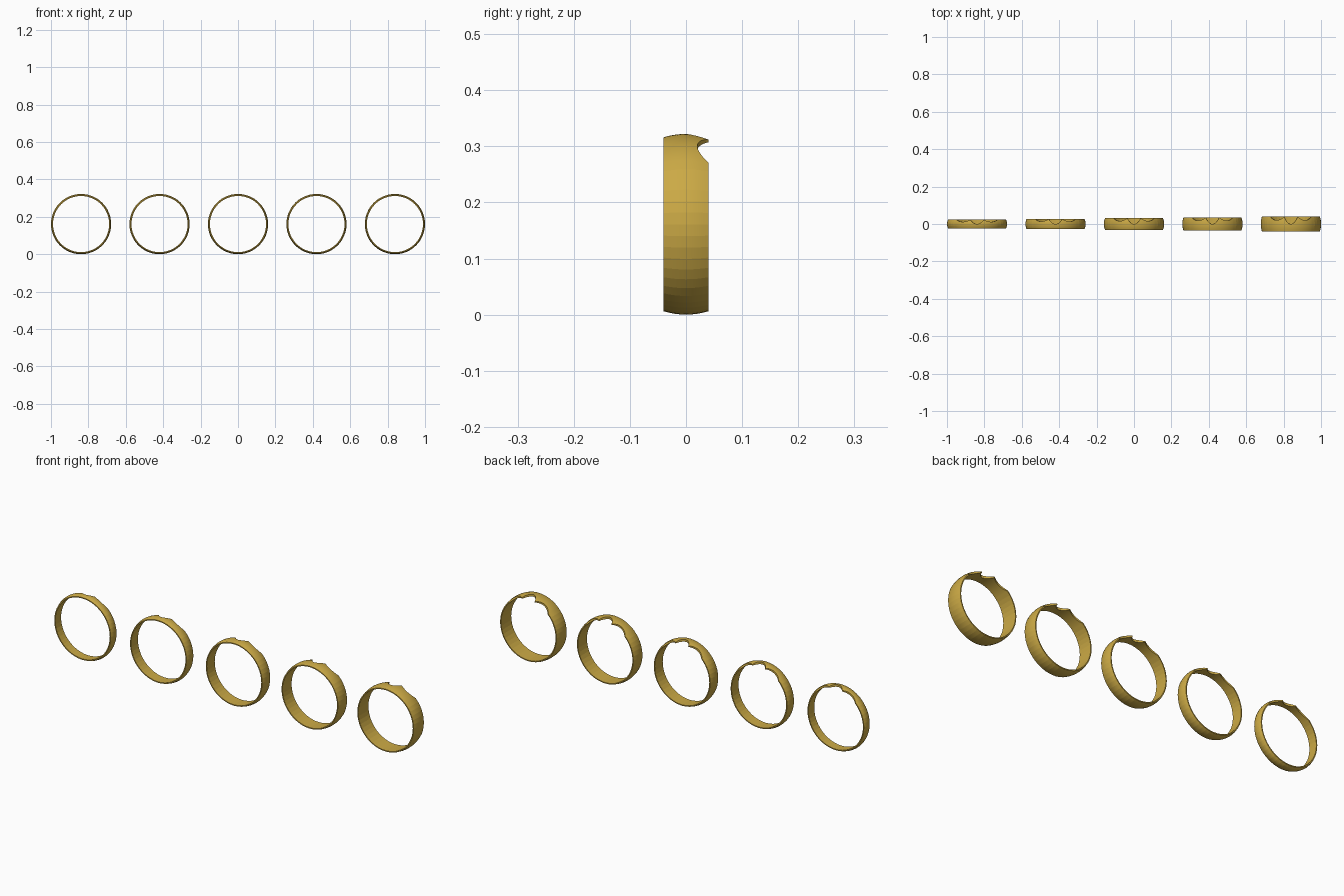
import bpy, bmesh, math

if "Cube" in bpy.data.objects:
    bpy.data.objects.remove(bpy.data.objects["Cube"], do_unlink=True)

gold = bpy.data.materials.new("gold")
gold.use_nodes = True
gold.diffuse_color = (0.60, 0.40, 0.06, 1)
gold.node_tree.nodes["Principled BSDF"].inputs["Base Color"].default_value = gold.diffuse_color

RADIUS = 0.161
INNER = 0.150
DOME = 0.006
STEP = 7.5          # degrees per facet around the band
FINE = STEP / 4     # finer steps along the scalloped edge
CUSP = 7 * FINE     # angle of the points beside the middle scallop
END = 6 * STEP      # angle where the outer scallops end
ARC = 8             # segments across the domed outside


def scallop_depth(angle, width):
    """Depth cut from the back edge at an angle from the top."""
    a = abs(angle)
    if a <= CUSP:
        return 0.5 * width * math.cos(math.pi / 2 * a / CUSP) ** 0.75
    if a < END:
        return 0.25 * width * math.sin(math.pi * (a - CUSP) / (END - CUSP)) ** 0.85
    return 0.0


def make_ring(name, x, width):
    # Stations around the ring, closer together along the scallops
    angles = []
    a = -END
    while a < 360 - END - 0.01:
        angles.append(a)
        a += FINE if a < END - 0.01 else STEP
    bm = bmesh.new()
    loops = []
    for a in angles:
        s, c = math.sin(math.radians(a)), math.cos(math.radians(a))
        front = -width / 2
        back = width / 2 - scallop_depth(a, width)
        # Domed outside, straight inside
        section = []
        for i in range(ARC + 1):
            y = front + (back - front) * i / ARC
            section.append((RADIUS - DOME * (2 * y / width) ** 2, y))
        section += [(INNER, back), (INNER, front)]
        loops.append([bm.verts.new((r * s, y, r * c)) for r, y in section])
    # Skin neighbouring sections into a closed band
    for k, loop in enumerate(loops):
        following = loops[(k + 1) % len(loops)]
        for i in range(len(loop)):
            j = (i + 1) % len(loop)
            bm.faces.new((loop[i], loop[j], following[j], following[i]))
    bmesh.ops.recalc_face_normals(bm, faces=bm.faces)
    mesh = bpy.data.meshes.new(name)
    bm.to_mesh(mesh)
    bm.free()
    mesh.materials.append(gold)
    ring = bpy.data.objects.new(name, mesh)
    ring.location = (x, 0, RADIUS)
    bpy.context.collection.objects.link(ring)
    # Smooth across the dome, faceted around the band
    bpy.ops.object.select_all(action='DESELECT')
    ring.select_set(True)
    bpy.context.view_layer.objects.active = ring
    bpy.ops.object.shade_smooth_by_angle(angle=math.radians(6.5))


# Row of rings, each wider than the last
for n in range(5):
    make_ring(f"ring_band_{n + 1}", (n - 2) * (1 - RADIUS) / 2, 0.046 + 0.0085 * n)
